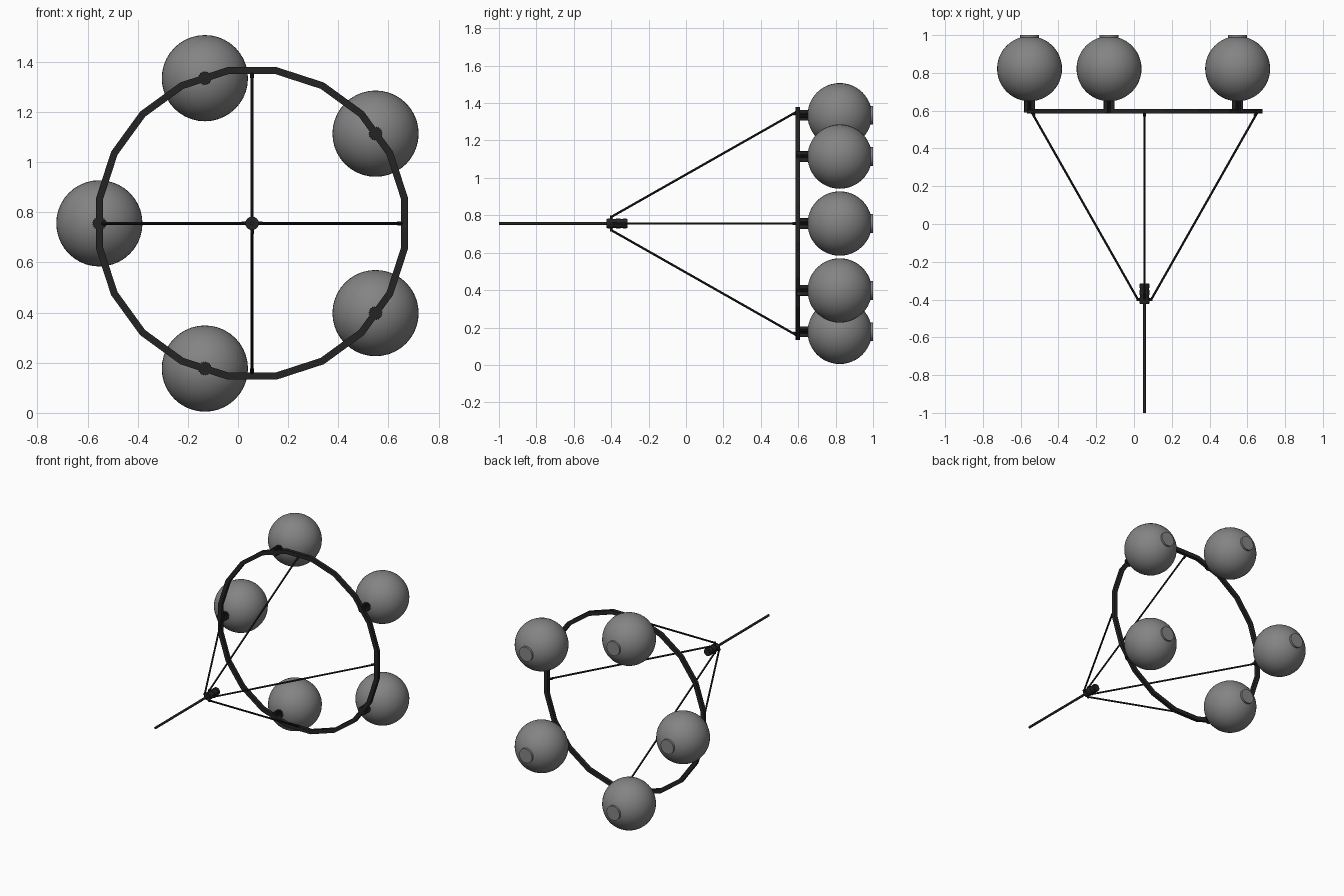
import bpy, bmesh, math
from mathutils import Vector

if "Cube" in bpy.data.objects:
    bpy.data.objects.remove(bpy.data.objects["Cube"])

CX, CZ = 0.056, 0.756          # axis of the whole rig (runs along y)
RING_Y, RING_R = 0.597, 0.609


def material(name, v):
    m = bpy.data.materials.new(name)
    m.diffuse_color = (v, v, v, 1)
    m.use_nodes = True
    m.node_tree.nodes["Principled BSDF"].inputs["Base Color"].default_value = m.diffuse_color
    return m


black = material("black metal", 0.017)
grey = material("grey globe", 0.23)


def finish(name, bm, mat, smooth=False):
    bmesh.ops.recalc_face_normals(bm, faces=bm.faces[:])
    me = bpy.data.meshes.new(name)
    bm.to_mesh(me)
    bm.free()
    me.materials.append(mat)
    ob = bpy.data.objects.new(name, me)
    bpy.context.collection.objects.link(ob)
    if smooth:
        for p in me.polygons:
            p.use_smooth = True
        for o in bpy.context.selected_objects:
            o.select_set(False)
        ob.select_set(True)
        bpy.context.view_layer.objects.active = ob
        bpy.ops.object.shade_smooth_by_angle(angle=math.radians(35))
    return ob


def rod(name, a, b, r, sides, mat=black, smooth=True):
    """Cylinder between two points."""
    a, b = Vector(a), Vector(b)
    bm = bmesh.new()
    bmesh.ops.create_cone(bm, cap_ends=True, segments=sides, radius1=r,
                          radius2=r, depth=(b - a).length)
    q = Vector((0, 0, 1)).rotation_difference((b - a).normalized())
    for v in bm.verts:
        v.co = q @ v.co + (a + b) / 2
    return finish(name, bm, mat, smooth)


def polar(r, deg, y):
    t = math.radians(deg)
    return (CX + r * math.cos(t), y, CZ + r * math.sin(t))


# Twenty-sided hoop with a rectangular section
bm = bmesh.new()
k = 1 / math.cos(math.pi / 20)
section = [(-0.014, -0.012), (0.014, -0.012), (0.014, 0.012), (-0.014, 0.012)]
loops = [[bm.verts.new(polar((RING_R + dr) * k, 9 + 18 * i, RING_Y + dy))
          for dr, dy in section] for i in range(20)]
for i in range(20):
    p, q = loops[i], loops[(i + 1) % 20]
    for j in range(4):
        bm.faces.new((p[j], p[(j + 1) % 4], q[(j + 1) % 4], q[j]))
finish("hoop", bm, black)

# Centre pole and hub
rod("pole", (CX, -1, CZ), (CX, -0.32, CZ), 0.008, 16)
rod("hub", (CX, -0.424, CZ), (CX, -0.314, CZ), 0.023, 16)
for i, (y0, y1) in enumerate([(-0.42, -0.39), (-0.375, -0.35), (-0.338, -0.318)]):
    rod(f"hub_band_{i}", (CX, y0, CZ), (CX, y1, CZ), 0.027, 16)

# Four spokes with hub lugs
for i in range(4):
    d = 90 * i
    rod(f"spoke_{i}", polar(0.034, d, -0.402), polar(0.598, d, RING_Y - 0.005), 0.006, 10)
    rod(f"spoke_lug_{i}", polar(0.015, d, -0.4), polar(0.042, d, -0.4), 0.007, 10)
    rod(f"spoke_foot_{i}", polar(0.582, d, 0.572), polar(0.6, d, RING_Y), 0.008, 10)

# Five globes, each with a knurled socket and a flat end cap
for i in range(5):
    d = 36 + 72 * i
    bm = bmesh.new()
    bmesh.ops.create_uvsphere(bm, u_segments=40, v_segments=24, radius=0.172)
    c = Vector(polar(RING_R, d, 0.822))
    for v in bm.verts:
        x, y, z = v.co
        v.co = Vector((x, z, -y)) + c
    finish(f"globe_{i}", bm, grey, True)
    rod(f"globe_cap_{i}", polar(RING_R, d, 0.96), polar(RING_R, d, 1.0), 0.05, 32, grey)

    bm = bmesh.new()
    n = 40
    ends = []
    for y in (0.59, 0.67):
        ends.append([bm.verts.new(polar(0, 0, y)) for _ in range(n)])
        for j, v in enumerate(ends[-1]):
            r, t = (0.029 if j % 2 else 0.024), 2 * math.pi * j / n
            v.co = Vector(polar(RING_R, d, y)) + Vector((r * math.cos(t), 0, r * math.sin(t)))
        bm.faces.new(ends[-1])
    for j in range(n):
        m = (j + 1) % n
        bm.faces.new((ends[0][j], ends[0][m], ends[1][m], ends[1][j]))
    finish(f"socket_{i}", bm, black)
